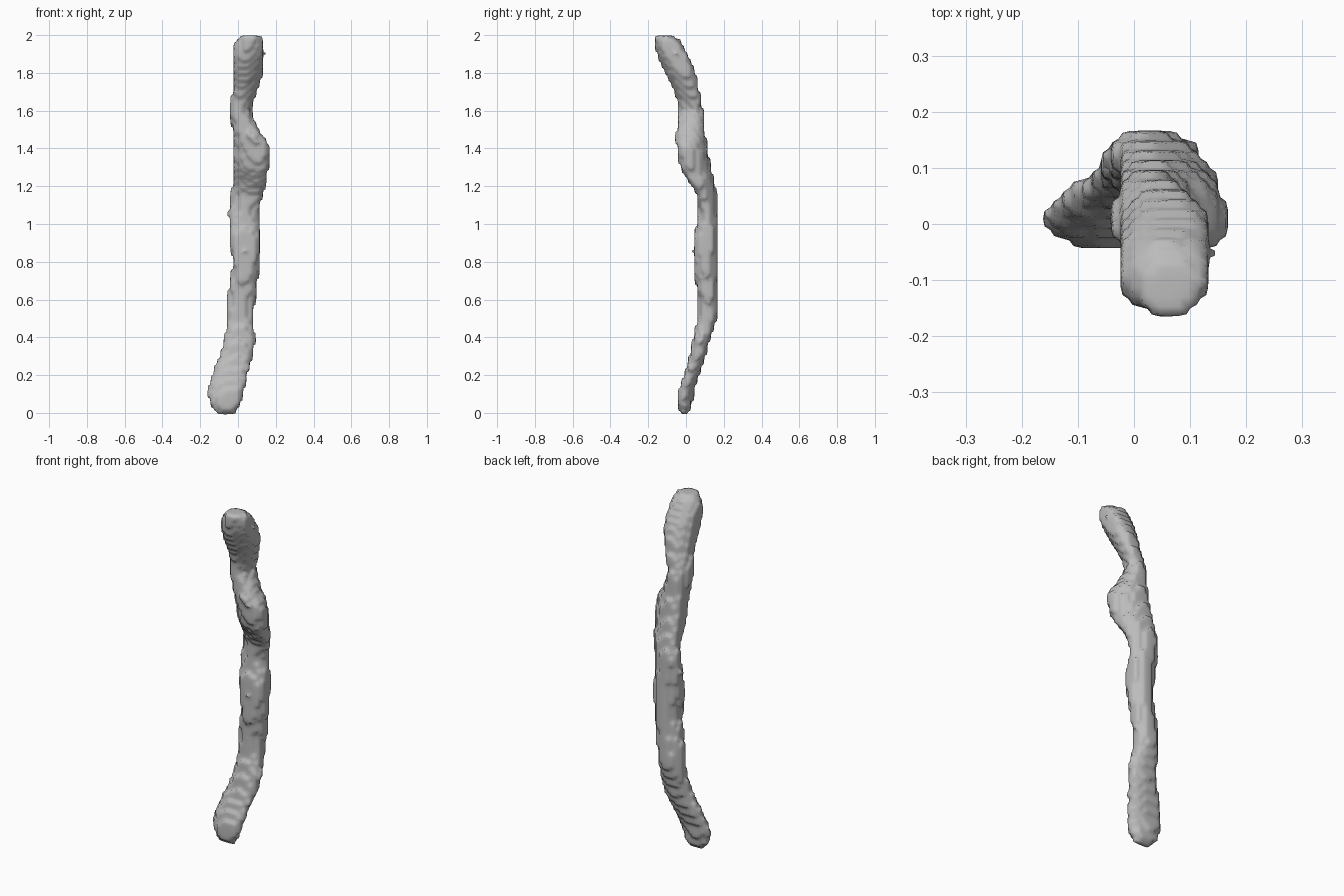
import bpy, bmesh, math
from mathutils import Vector

cube = bpy.data.objects.get("Cube")
if cube:
    bpy.data.objects.remove(cube, do_unlink=True)

RING_SIDES = 28
STEPS_PER_SPAN = 4
SQUARENESS = 0.88
MARGIN = 0.002  # allowance for the softening

# Strip outline in hundredths: height, left/right limits, front/back limits,
# and the diagonal lean of the section in tenths of a radian
stations = [
    (-1, -11, -2, -3, 1, 0), (3, -14, 1, -4, 3, -2), (10, -16, 3, -4, 4, -3),
    (20, -14, 5, -1, 7, -2), (30, -10, 8, 2, 10, 0), (40, -7, 9, 4, 13, 0),
    (50, -6, 8, 6, 16, 1), (59, -6, 9, 7, 16, 1), (64, -5, 10, 6, 16, 1),
    (78, -3, 11, 4, 16, 1), (92, -4, 12, 4, 16, 1), (105, -5, 11, 7, 16, 0),
    (115, -4, 13, 6, 16, -3), (122, -3, 15, 2, 15, -4), (130, -3, 16, -3, 13, -4),
    (142, -3, 16, -5, 11, -3), (150, -3, 11, -5, 10, -1), (160, -4, 7, -4, 9, 3),
    (170, -3, 10, -6, 7, 3), (180, -3, 13, -11, 5, 3), (190, -3, 14, -15, 1, 2),
    (197, -1, 13, -16, -3, 0), (200, 1, 12, -16, -7, 0),
]


def smooth_value(a, b, c, d, t):
    """Catmull-Rom blend between b and c."""
    return b + 0.5 * t * (c - a + t * (2*a - 5*b + 4*c - d + t * (3*(b - c) + d - a)))


def refine(rows):
    """Resample the outline along the length of the strip."""
    last = len(rows) - 1
    result = []
    for i in range(last):
        near = [rows[max(0, min(last, i + k))] for k in (-1, 0, 1, 2)]
        for step in range(STEPS_PER_SPAN):
            t = step / STEPS_PER_SPAN
            row = [smooth_value(*column, t) for column in zip(*near)]
            row[0] = near[1][0] + t * (near[2][0] - near[1][0])
            result.append(row)
    result.append(rows[last])
    return result


def rounded(value):
    """Push a sine or cosine outward for a rounded-box section."""
    return math.copysign(abs(value) ** SQUARENESS, value)


def section(bm, row):
    """One closed ring of the strip."""
    z, left, right, front, back = [value / 100 for value in row[:5]]
    lean = row[5] / 10
    centre = Vector(((left + right) / 2, (front + back) / 2, z))
    half_width = (right - left) / 2 + MARGIN
    half_depth = (back - front) / 2 + MARGIN
    ring = []
    for i in range(RING_SIDES):
        angle = math.tau * i / RING_SIDES
        offset = Vector((rounded(math.cos(angle)) * half_width,
                         rounded(math.sin(angle + lean)) * half_depth, 0))
        ring.append(bm.verts.new(centre + offset))
    return ring


# Loft the curved strip
bm = bmesh.new()
rings = [section(bm, row) for row in refine(stations)]
for low, high in zip(rings, rings[1:]):
    for i in range(RING_SIDES):
        j = (i + 1) % RING_SIDES
        bm.faces.new((low[i], low[j], high[j], high[i]))
bm.faces.new(list(reversed(rings[0])))
bm.faces.new(rings[-1])
mesh = bpy.data.meshes.new("curved_strip")
bm.to_mesh(mesh)
bm.free()
strip = bpy.data.objects.new("curved_strip", mesh)
bpy.context.collection.objects.link(strip)

# Terraced, softened surface
blocks = strip.modifiers.new("terraces", 'REMESH')
blocks.mode = 'BLOCKS'
blocks.octree_depth = 7
blocks.scale = 0.9
blocks.use_remove_disconnected = False
blocks.use_smooth_shade = True
soften = strip.modifiers.new("soften", 'SMOOTH')
soften.factor = 0.5
soften.iterations = 5

# Plain grey
grey = bpy.data.materials.new("grey")
grey.use_nodes = True
colour = (0.5, 0.5, 0.5, 1)
grey.diffuse_color = colour
grey.node_tree.nodes["Principled BSDF"].inputs["Base Color"].default_value = colour
mesh.materials.append(grey)
for face in mesh.polygons:
    face.use_smooth = True
